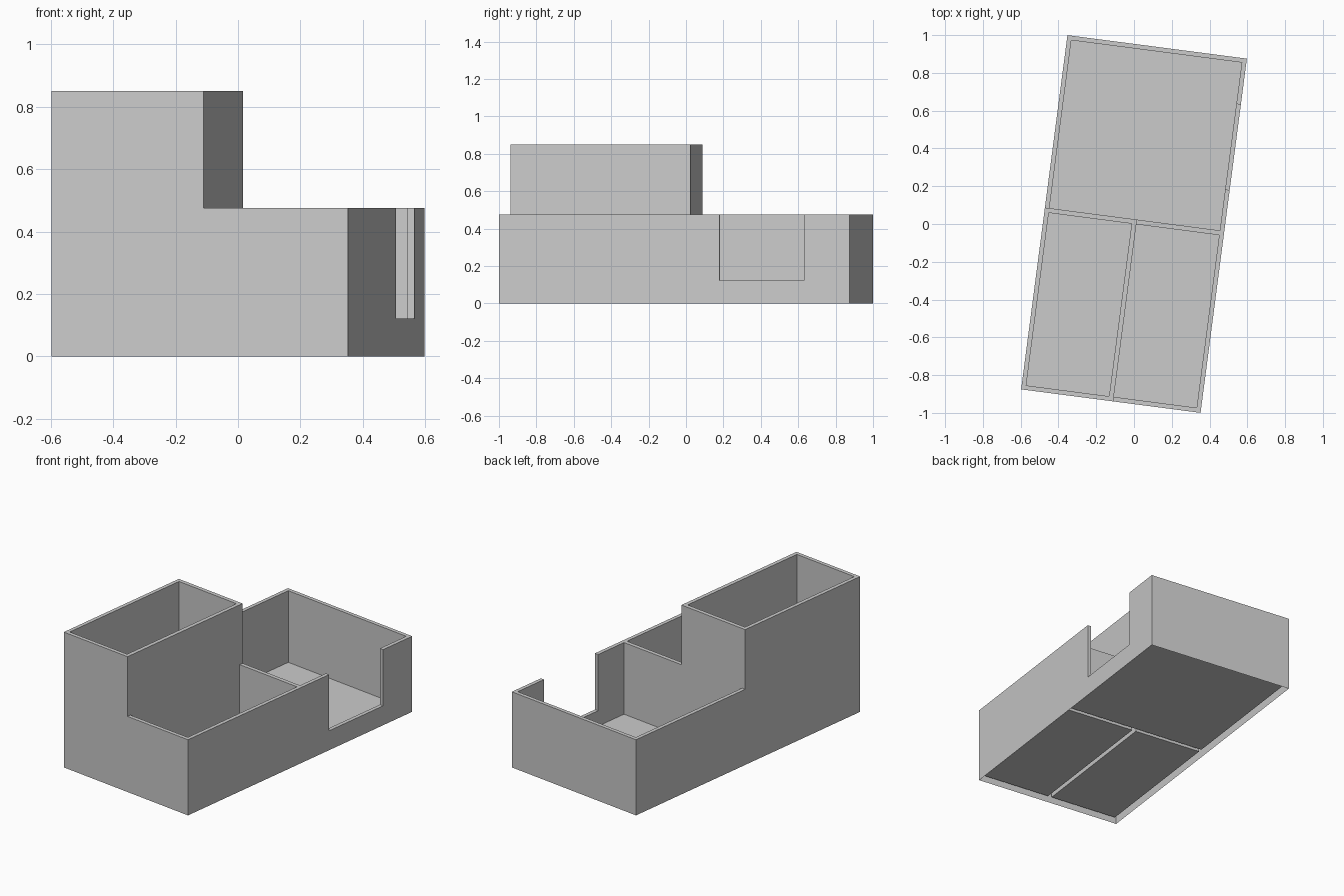
import bpy
import bmesh
import math
from mathutils import Matrix

if "Cube" in bpy.data.objects:
    bpy.data.objects.remove(bpy.data.objects["Cube"], do_unlink=True)

# Main sizes
HALF_W, HALF_L = 0.479, 0.9455
WALL, FLOOR = 0.024, 0.025
LOW, TALL = 0.475, 0.85
DIV_X = 0.0125                # central divider spans -DIV_X..DIV_X
DIV_Y0, DIV_Y1 = 0.0, 0.025   # cross divider
FAR = 2.0                     # cutters overshoot to here
IN_W, IN_L = HALF_W - WALL, HALF_L - WALL

grey = bpy.data.materials.new("plain_grey")
grey.use_nodes = True
grey.diffuse_color = (0.6, 0.6, 0.6, 1)
grey.node_tree.nodes["Principled BSDF"].inputs["Base Color"].default_value = (0.6, 0.6, 0.6, 1)


def box(name, x, y, z):
    """Box object spanning the (min, max) pairs x, y and z."""
    bm = bmesh.new()
    bmesh.ops.create_cube(bm, size=1)
    for v in bm.verts:
        v.co = [span[0] if c < 0 else span[1] for c, span in zip(v.co, (x, y, z))]
    mesh = bpy.data.meshes.new(name)
    bm.to_mesh(mesh)
    bm.free()
    mesh.materials.append(grey)
    obj = bpy.data.objects.new(name, mesh)
    bpy.context.collection.objects.link(obj)
    return obj


def cut(target, name, x, y, z):
    """Subtract a box from the target and discard the cutter."""
    cutter = box(name, x, y, z)
    cutter.hide_render = True
    mod = target.modifiers.new(name, "BOOLEAN")
    mod.operation = "DIFFERENCE"
    mod.solver = "EXACT"
    mod.object = cutter
    bpy.context.view_layer.objects.active = target
    bpy.ops.object.modifier_apply(modifier=name)
    bpy.data.objects.remove(cutter, do_unlink=True)


body = box("walled_rooms", (-HALF_W, HALF_W), (-HALF_L, HALF_L), (0, TALL))

# Lower everything except the tall front room
cut(body, "back_step", (-FAR, FAR), (DIV_Y1, FAR), (LOW, FAR))
cut(body, "side_step", (DIV_X, FAR), (-FAR, FAR), (LOW, FAR))

# Three open-topped rooms
cut(body, "back_room", (-IN_W, IN_W), (DIV_Y1, IN_L), (FLOOR, FAR))
cut(body, "tall_room", (-IN_W, -DIV_X), (-IN_L, DIV_Y0), (FLOOR, FAR))
cut(body, "front_room", (DIV_X, IN_W), (-IN_L, DIV_Y0), (FLOOR, FAR))

# Opening in the side wall of the back room
cut(body, "side_opening", (IN_W - 0.1, FAR), (0.244, 0.7), (0.122, FAR))

# Walls are hollow underneath: open the underside, then turn to the final angle
bm = bmesh.new()
bm.from_mesh(body.data)
under = [f for f in bm.faces if all(v.co.z < 0.001 for v in f.verts)]
bmesh.ops.delete(bm, geom=under, context="FACES")
bmesh.ops.rotate(bm, verts=bm.verts, cent=(0, 0, 0),
                 matrix=Matrix.Rotation(math.radians(-7.45), 3, "Z"))
bm.to_mesh(body.data)
bm.free()
